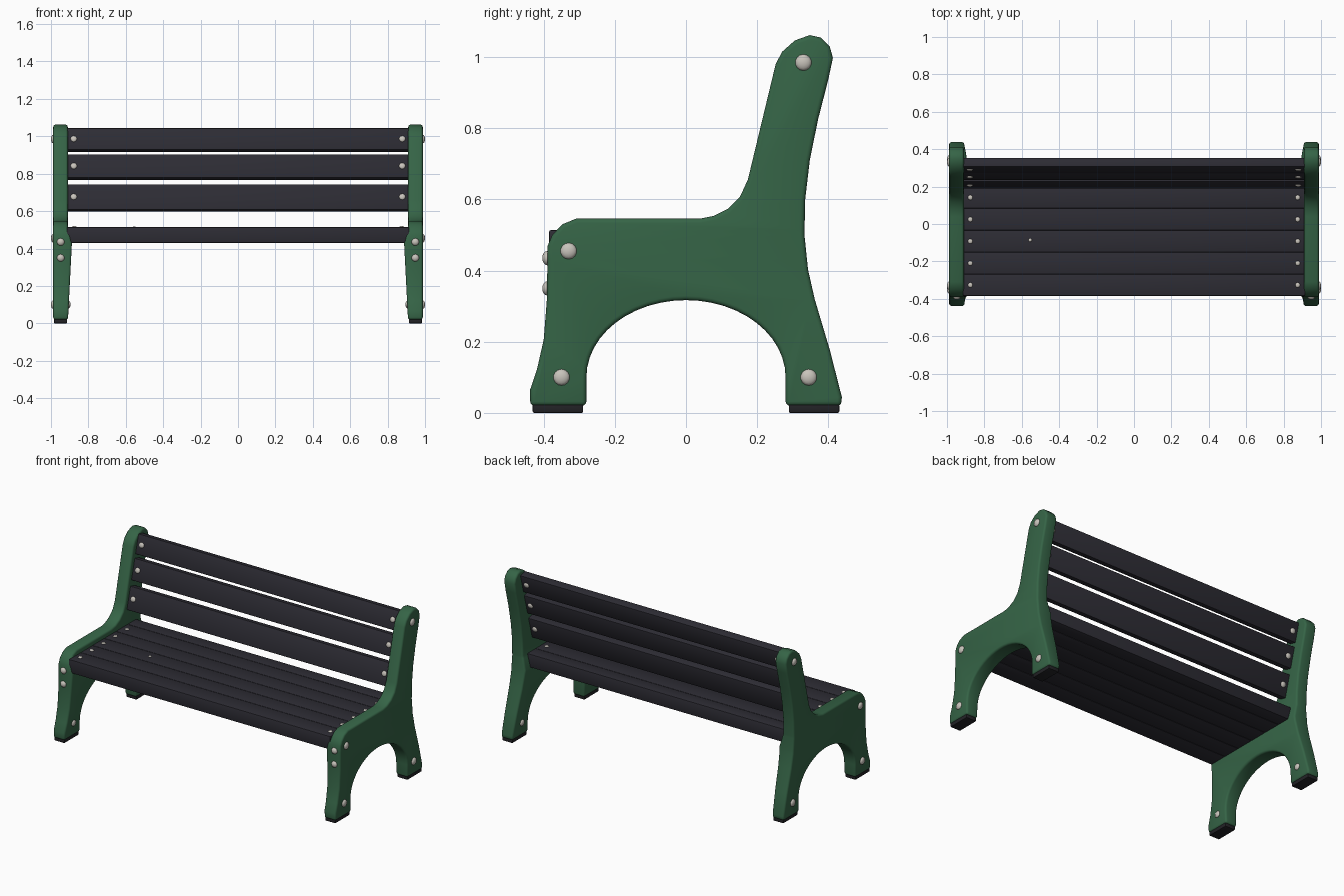
import bpy, bmesh, math
from mathutils import Matrix, Vector

if "Cube" in bpy.data.objects:
    bpy.data.objects.remove(bpy.data.objects["Cube"])


def material(name, rgb):
    m = bpy.data.materials.new(name)
    m.use_nodes = True
    m.diffuse_color = (*rgb, 1)
    m.node_tree.nodes["Principled BSDF"].inputs["Base Color"].default_value = (*rgb, 1)
    return m


GREEN = material("green paint", (0.036, 0.128, 0.062))
SLATE = material("dark slat", (0.026, 0.025, 0.034))
BLACK = material("black rubber", (0.016, 0.016, 0.019))
METAL = material("pale metal", (0.58, 0.55, 0.50))


def finish(bm, name, mat):
    bmesh.ops.recalc_face_normals(bm, faces=bm.faces[:])
    mesh = bpy.data.meshes.new(name)
    bm.to_mesh(mesh)
    bm.free()
    mesh.materials.append(mat)
    ob = bpy.data.objects.new(name, mesh)
    bpy.context.collection.objects.link(ob)
    bpy.ops.object.select_all(action='DESELECT')
    ob.select_set(True)
    bpy.context.view_layer.objects.active = ob
    bpy.ops.object.shade_smooth_by_angle(angle=math.radians(40))
    return ob


def round_edges(bm, width, segments):
    sharp = [e for e in bm.edges if len(e.link_faces) == 2 and e.calc_face_angle() > 0.6]
    bmesh.ops.bevel(bm, geom=sharp, offset=width, segments=segments, profile=0.5,
                    affect='EDGES', clamp_overlap=False)


def block(name, center, size, mat, bevel, tilt=0):
    bm = bmesh.new()
    bmesh.ops.create_cube(bm, size=1)
    bmesh.ops.scale(bm, vec=size, verts=bm.verts)
    round_edges(bm, bevel, 2)
    bm.transform(Matrix.Translation(center) @ Matrix.Rotation(tilt, 4, 'X'))
    return finish(bm, name, mat)


def bolt(name, point, normal, radius, height):
    """Domed bolt head seated on a surface."""
    bm = bmesh.new()
    bmesh.ops.create_uvsphere(bm, u_segments=14, v_segments=8, radius=1)
    turn = Vector(normal).to_track_quat('Z', 'Y').to_matrix().to_4x4()
    bm.transform(Matrix.Translation(point) @ turn @ Matrix.Diagonal((radius, radius, height, 1)))
    return finish(bm, name, METAL)


# Outline of an end panel (y, z): back edge, rounded top, armrest, front edge
OUTLINE = [
    (.437, .02), (.438, .045), (.404, .178), (.362, .319), (.343, .403), (.333, .50),
    (.335, .60), (.348, .71), (.371, .824), (.40, .937), (.413, .998), (.404, 1.03),
    (.379, 1.055), (.348, 1.062), (.306, 1.047), (.27, 1.015), (.252, .98),
    (.174, .656), (.152, .608), (.118, .574), (.079, .554), (.04, .546),
    (-.309, .546), (-.348, .53), (-.376, .50), (-.389, .47), (-.391, .32),
    (-.40, .206), (-.419, .122), (-.438, .066), (-.438, .02), (-.28, .02)]
# Elliptical arch between the legs
ARCH = [(-.28 * math.cos(t), .10 + .217 * math.sin(t))
        for t in [math.pi * i / 24 for i in range(25)]]
PROFILE = OUTLINE + ARCH + [(.28, .02)]
INNER, OUTER = .91, .988
SEAT_BOTTOM, SEAT_TOP = .43, .514


def inner_x(z):
    """Inner panel face: thickens up to the seat, then steps back."""
    if z <= SEAT_BOTTOM:
        return INNER - .022 * z / SEAT_BOTTOM
    return INNER - .022 * max(0, (SEAT_TOP - z) / (SEAT_TOP - SEAT_BOTTOM))


for side, label in ((1, "left"), (-1, "right")):
    # End panel
    bm = bmesh.new()
    face = bm.faces.new([bm.verts.new((INNER, y, z)) for y, z in PROFILE])
    ext = bmesh.ops.extrude_face_region(bm, geom=[face])["geom"]
    bmesh.ops.translate(bm, vec=(OUTER - INNER, 0, 0),
                        verts=[v for v in ext if isinstance(v, bmesh.types.BMVert)])
    for level in (SEAT_BOTTOM, SEAT_TOP):
        bmesh.ops.bisect_plane(bm, geom=bm.verts[:] + bm.edges[:] + bm.faces[:],
                               plane_co=(0, 0, level), plane_no=(0, 0, 1))
    for v in bm.verts:
        if v.co.x < .95:
            v.co.x = inner_x(v.co.z)
    bmesh.ops.recalc_face_normals(bm, faces=bm.faces[:])
    round_edges(bm, .012, 3)
    bmesh.ops.scale(bm, vec=(side, 1, 1), verts=bm.verts)
    finish(bm, label + "_end_panel", GREEN)

    # Rubber feet
    for y, end in ((-.36, "front"), (.36, "back")):
        block(f"{label}_{end}_foot_pad", (side * .948, y, .0125), (.07, .142, .025), BLACK, .004)

    # Bolts through the panel
    for i, (y, z) in enumerate([(-.33, .455), (-.35, .10), (.345, .10), (.33, .985)]):
        bolt(f"{label}_outer_bolt_{i}", (side * OUTER, y, z), (side, 0, 0), .023, .012)
        if z < .2:
            bolt(f"{label}_inner_bolt_{i}", (side * inner_x(z), y, z), (-side, 0, 0), .02, .01)
    for z in (.435, .35):
        bolt(f"{label}_front_bolt", (side * .948, -.39, z), (0, -1, 0), .02, .014)

# Seat slats, set edge to edge
PITCH, FRONT, REAR = .117, -.385, .285
for i in range(6):
    y0 = FRONT + i * PITCH
    y1 = min(y0 + PITCH, REAR)
    mid = (y0 + y1) / 2
    block(f"seat_slat_{i}", (0, mid, (SEAT_BOTTOM + SEAT_TOP) / 2),
          (1.83, y1 - y0, SEAT_TOP - SEAT_BOTTOM), SLATE, .005)
    if i < 5:
        for x in (-.875, .875):
            bolt(f"seat_screw_{i}", (x, mid, SEAT_TOP), (0, 0, 1), .013, .006)
bolt("seat_middle_screw", (-.555, -.086, SEAT_TOP), (0, 0, 1), .009, .004)

# Leaning backrest slats with screws on both faces
LEAN = math.atan(.27)
THICK = .05
out = Vector((0, -math.cos(LEAN), math.sin(LEAN)))
for i, (z, height) in enumerate([(.67, .142), (.835, .131), (.98, .121)]):
    center = Vector((0, .315 + .27 * (z - .98), z))
    block(f"back_slat_{i}", center, (1.83, THICK, height), SLATE, .006, -LEAN)
    for x in (-.878, .878):
        for n in (out, -out):
            bolt(f"back_screw_{i}", center + Vector((x, 0, 0)) + n * THICK / 2, n, .017, .008)
